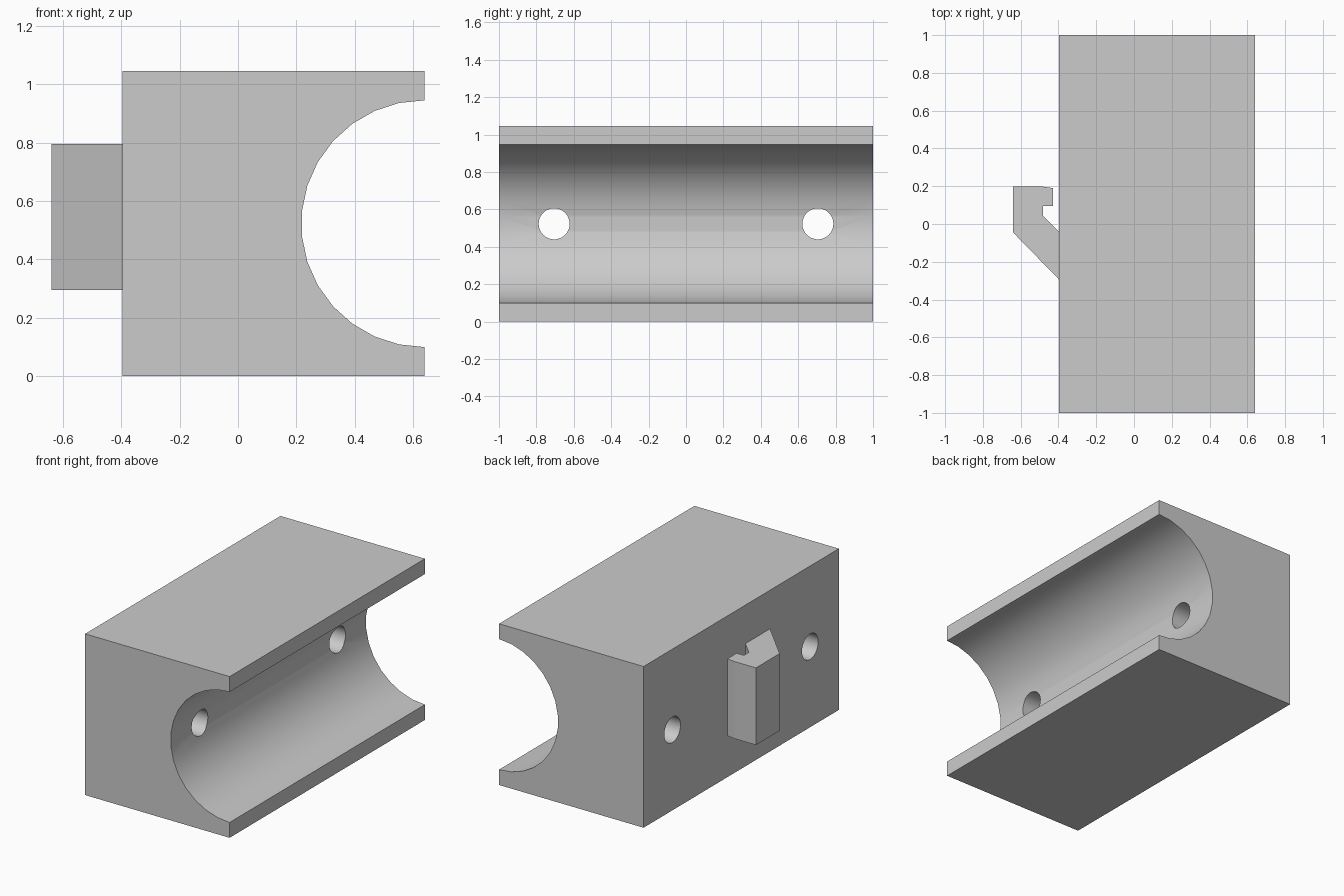
import bpy, bmesh, math

cube = bpy.data.objects.get("Cube")
if cube:
    bpy.data.objects.remove(cube, do_unlink=True)

LEFT, RIGHT, HEIGHT = -0.396, 0.64, 1.045
MID_Z = HEIGHT / 2
GROOVE_R, HOLE_R = 0.423, 0.083

grey = bpy.data.materials.new("plain grey")
grey.use_nodes = True
colour = (0.6, 0.6, 0.6, 1)
grey.diffuse_color = colour
grey.node_tree.nodes["Principled BSDF"].inputs["Base Color"].default_value = colour


def extrude_profile(name, points, offset):
    """Closed profile pushed along an offset into a solid."""
    bm = bmesh.new()
    face = bm.faces.new([bm.verts.new(p) for p in points])
    result = bmesh.ops.extrude_face_region(bm, geom=[face])
    moved = [g for g in result["geom"] if isinstance(g, bmesh.types.BMVert)]
    bmesh.ops.translate(bm, verts=moved, vec=offset)
    bmesh.ops.recalc_face_normals(bm, faces=bm.faces)
    mesh = bpy.data.meshes.new(name)
    bm.to_mesh(mesh)
    bm.free()
    mesh.materials.append(grey)
    obj = bpy.data.objects.new(name, mesh)
    bpy.context.collection.objects.link(obj)
    return obj


# Block with a half-round groove along its open side
arc = [math.radians(90 + 12 * i) for i in range(16)]
profile = [(RIGHT, 0), (LEFT, 0), (LEFT, HEIGHT), (RIGHT, HEIGHT)]
profile += [(RIGHT + GROOVE_R * math.cos(a), MID_Z + GROOVE_R * math.sin(a)) for a in arc]
block = extrude_profile("grooved_block", [(x, -1, z) for x, z in profile], (0, 2, 0))

# Two screw holes through the back wall of the groove
for side, y in (("front", -0.705), ("back", 0.705)):
    ring = [math.tau * i / 30 for i in range(30)]
    circle = [(LEFT - 0.1, y + HOLE_R * math.cos(a), MID_Z + HOLE_R * math.sin(a)) for a in ring]
    cutter = extrude_profile(side + "_hole_cutter", circle, (0.9, 0, 0))
    cutter.hide_render = True
    cutter.hide_viewport = True
    cut = block.modifiers.new(side + "_hole", "BOOLEAN")
    cut.operation = "DIFFERENCE"
    cut.solver = "EXACT"
    cut.object = cutter

# Apply the cuts and remove the cutters
bpy.context.view_layer.update()
evaluated = block.evaluated_get(bpy.context.evaluated_depsgraph_get())
cut_mesh = bpy.data.meshes.new_from_object(evaluated)
cutters = [m.object for m in block.modifiers]
block.modifiers.clear()
block.data = cut_mesh
for cutter in cutters:
    bpy.data.objects.remove(cutter, do_unlink=True)

# Smooth groove and holes, sharp edges elsewhere
bpy.ops.object.select_all(action="DESELECT")
block.select_set(True)
bpy.context.view_layer.objects.active = block
bpy.ops.object.shade_smooth_by_angle(angle=math.radians(30))

# Hooked clip on the flat side
hook = [(LEFT, -0.295), (-0.64, -0.045), (-0.64, 0.198), (-0.485, 0.198), (-0.43, 0.19),
        (-0.43, 0.095), (-0.482, 0.095), (-0.482, 0.045), (LEFT, -0.042)]
extrude_profile("hook_clip", [(x, y, 0.295) for x, y in hook], (0, 0, 0.5))
